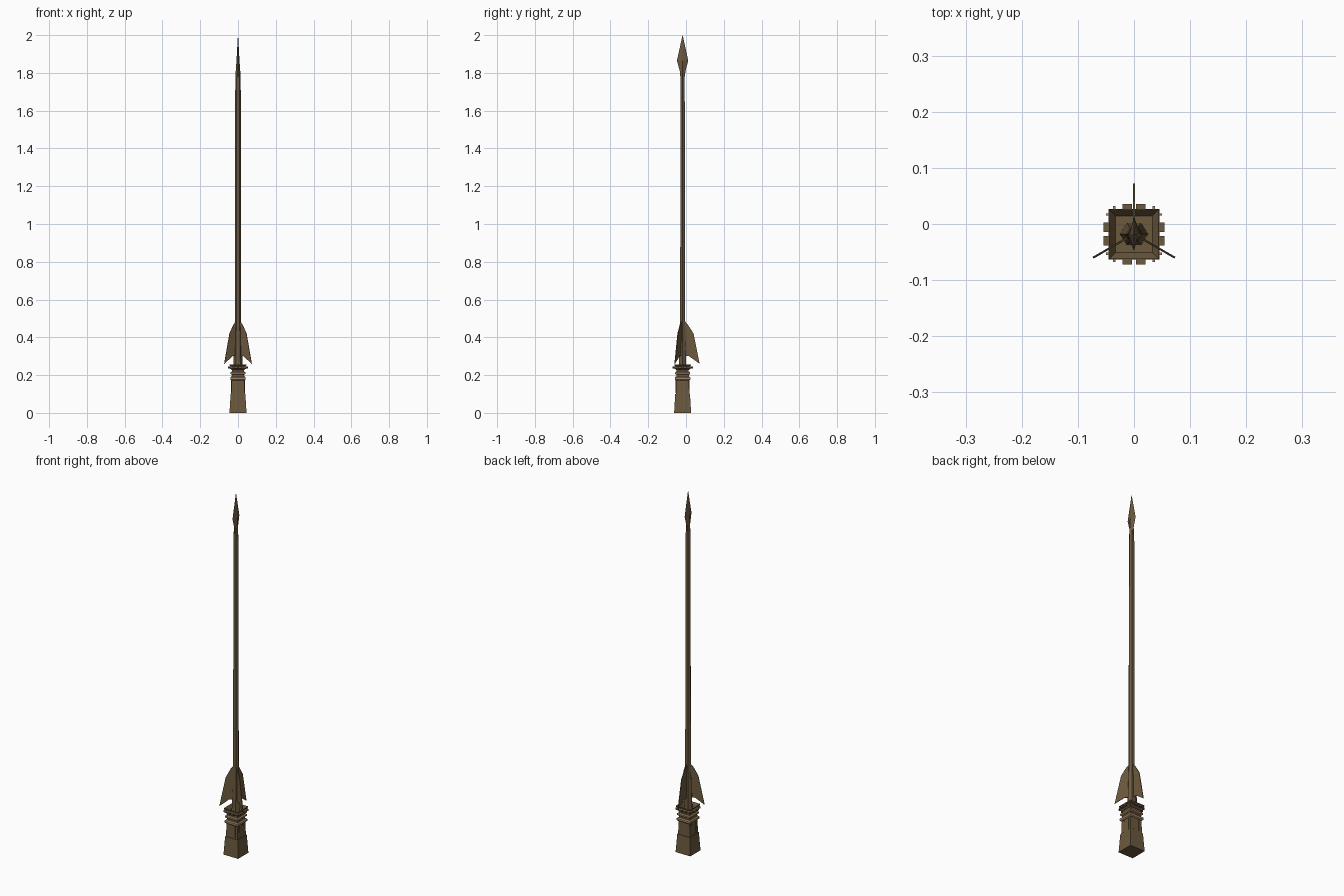
import bpy, bmesh, math
from mathutils import Vector, Matrix

if "Cube" in bpy.data.objects:
    bpy.data.objects.remove(bpy.data.objects["Cube"])

CY = -0.018  # the shaft axis sits slightly forward of the bounding-box centre

def material(name, col):
    m = bpy.data.materials.new(name)
    m.diffuse_color = (*col, 1)
    m.use_nodes = True
    m.node_tree.nodes["Principled BSDF"].inputs["Base Color"].default_value = m.diffuse_color
    return m

BROWN = material("bronze brown", (0.150, 0.100, 0.048))
TAN = material("light tan", (0.36, 0.24, 0.13))

def finish(name, bm, mat):
    bmesh.ops.recalc_face_normals(bm, faces=bm.faces)
    me = bpy.data.meshes.new(name)
    bm.to_mesh(me)
    bm.free()
    me.materials.append(mat)
    ob = bpy.data.objects.new(name, me)
    ob.location = (0, CY, 0)
    bpy.context.collection.objects.link(ob)
    return ob

def loft(name, rings, sides, mat, phase=0.0, recess=None):
    """Stack of polygon rings (z, rx, ry), capped at both ends."""
    bm = bmesh.new()
    loops = []
    for z, rx, ry in rings:
        loops.append([bm.verts.new((rx * math.cos(phase + 2 * math.pi * i / sides),
                                    ry * math.sin(phase + 2 * math.pi * i / sides), z))
                      for i in range(sides)])
    for a, b in zip(loops, loops[1:]):
        for i in range(sides):
            j = (i + 1) % sides
            bm.faces.new((a[i], a[j], b[j], b[i]))
    bm.faces.new(loops[0][::-1])
    top = bm.faces.new(loops[-1])
    if recess:
        bm.normal_update()
        bmesh.ops.inset_region(bm, faces=[top], thickness=recess[0])
        bmesh.ops.translate(bm, verts=top.verts, vec=(0, 0, -recess[1]))
    return finish(name, bm, mat)

def square(name, rings, mat, recess=None):
    q = math.sqrt(2)
    return loft(name, [(z, h * q, h * q) for z, h in rings], 4, mat, math.pi / 4, recess)

def tabs(name, offsets, size, reach, z, mat):
    """Small blocks sticking out of all four sides."""
    bm = bmesh.new()
    for k in range(4):
        rot = Matrix.Rotation(k * math.pi / 2, 4, 'Z')
        for o in offsets:
            bmesh.ops.create_cube(bm, size=1, matrix=rot
                                  @ Matrix.Translation((reach - size[0] / 2, o, z))
                                  @ Matrix.Diagonal((*size, 1)))
    return finish(name, bm, mat)

# pedestal: flared foot, column, bands and hollow capital
square("foot", [(0, 0.045), (0.10, 0.039)], BROWN)
square("column", [(0.10, 0.036), (0.235, 0.032)], BROWN)
square("lower_band", [(0.172, 0.036), (0.177, 0.041), (0.187, 0.041), (0.192, 0.036)], TAN)
square("upper_band", [(0.202, 0.035), (0.206, 0.040), (0.214, 0.040), (0.218, 0.035)], TAN)
square("capital", [(0.228, 0.034), (0.236, 0.045), (0.243, 0.045), (0.247, 0.039),
                   (0.251, 0.044), (0.257, 0.044)], BROWN, recess=(0.016, 0.02))
tabs("capital_tabs", (-0.012, 0.012), (0.016, 0.017, 0.010), 0.054, 0.240, BROWN)
tabs("capital_pins", (-0.035, 0.035), (0.010, 0.004, 0.006), 0.050, 0.240, TAN)
tabs("column_ribs", (-0.018, 0.018), (0.006, 0.006, 0.07), 0.037, 0.14, BROWN)

# shaft
loft("shaft", [(0.235, 0.025, 0.023), (0.30, 0.023, 0.021), (0.48, 0.017, 0.015),
               (1.74, 0.0145, 0.013), (1.81, 0.012, 0.011)], 6, BROWN)

# spear head: broad from the side, thin from the front
loft("head", [(1.78, 0.013, 0.012), (1.81, 0.012, 0.015), (1.865, 0.008, 0.030),
              (2.0, 0.0004, 0.0004)], 4, BROWN)

# three swept fins
def fin(name, angle, tip):
    outline = [(0.012, 0.485), (0.026, 0.47), (tip - 0.032, 0.42), (tip, 0.26),
               (0.034, 0.30), (0.012, 0.30)]
    rot = Matrix.Rotation(math.radians(angle), 3, 'Z')
    bm = bmesh.new()
    sides = [[bm.verts.new(rot @ Vector((r, s * 0.0018, z))) for r, z in outline]
             for s in (-1, 1)]
    n = len(outline)
    bm.faces.new(sides[0])
    bm.faces.new(sides[1][::-1])
    for i in range(n):
        j = (i + 1) % n
        bm.faces.new((sides[0][i], sides[0][j], sides[1][j], sides[1][i]))
    finish(name, bm, BROWN)

fin("back_fin", 90, 0.090)
fin("left_fin", 210, 0.084)
fin("right_fin", 330, 0.084)
